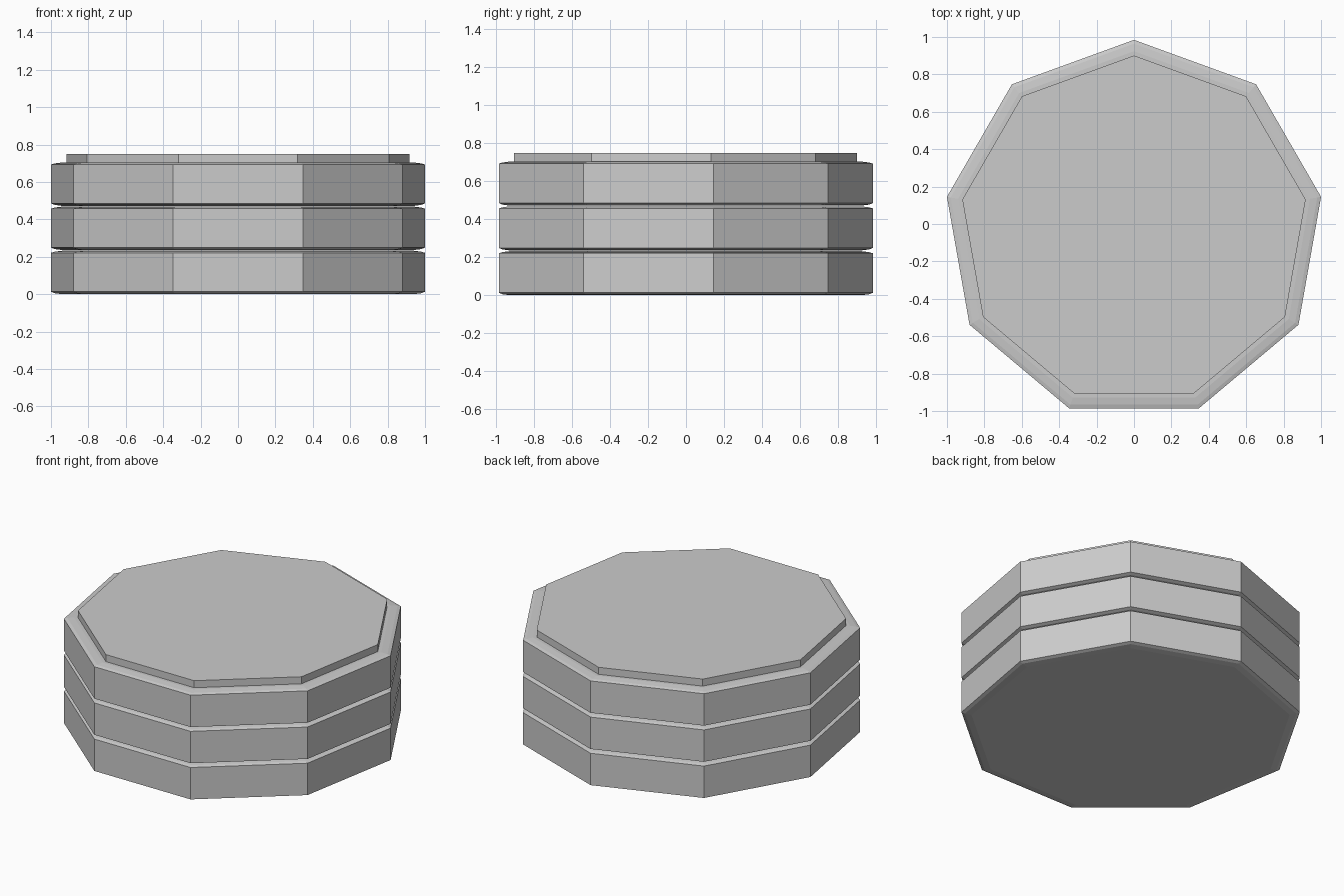
import bpy, bmesh
from math import sin, cos, tau

if "Cube" in bpy.data.objects:
    bpy.data.objects.remove(bpy.data.objects["Cube"])

SIDES = 9
CENTRE_Y = -0.031   # a nonagon's centre is not the middle of its bounds


def nonagon_stack(name, profile):
    """Closed nine-sided solid from (corner radius, height) pairs, bottom to top."""
    bm = bmesh.new()
    rings = []
    for r, z in profile:
        rings.append([bm.verts.new((r * sin(tau * i / SIDES),
                                    CENTRE_Y + r * cos(tau * i / SIDES), z))
                      for i in range(SIDES)])
    for low, high in zip(rings, rings[1:]):
        for i in range(SIDES):
            j = (i + 1) % SIDES
            bm.faces.new((low[i], low[j], high[j], high[i]))
    bm.faces.new(rings[0])
    bm.faces.new(rings[-1])
    bmesh.ops.recalc_face_normals(bm, faces=bm.faces)
    mesh = bpy.data.meshes.new(name)
    bm.to_mesh(mesh)
    bm.free()
    obj = bpy.data.objects.new(name, mesh)
    bpy.context.collection.objects.link(obj)
    return obj


# Three stacked slabs with softened top and bottom edges
R = 1.0154
for name, z in (("lower_slab", 0.0), ("middle_slab", 0.236), ("upper_slab", 0.472)):
    nonagon_stack(name, [(0.955, z), (0.995, z + 0.005), (R, z + 0.013),
                         (R, z + 0.221), (0.995, z + 0.227), (0.955, z + 0.232)])

# Thin inset lid on top
nonagon_stack("top_lid", [(0.932, 0.70), (0.932, 0.75)])
